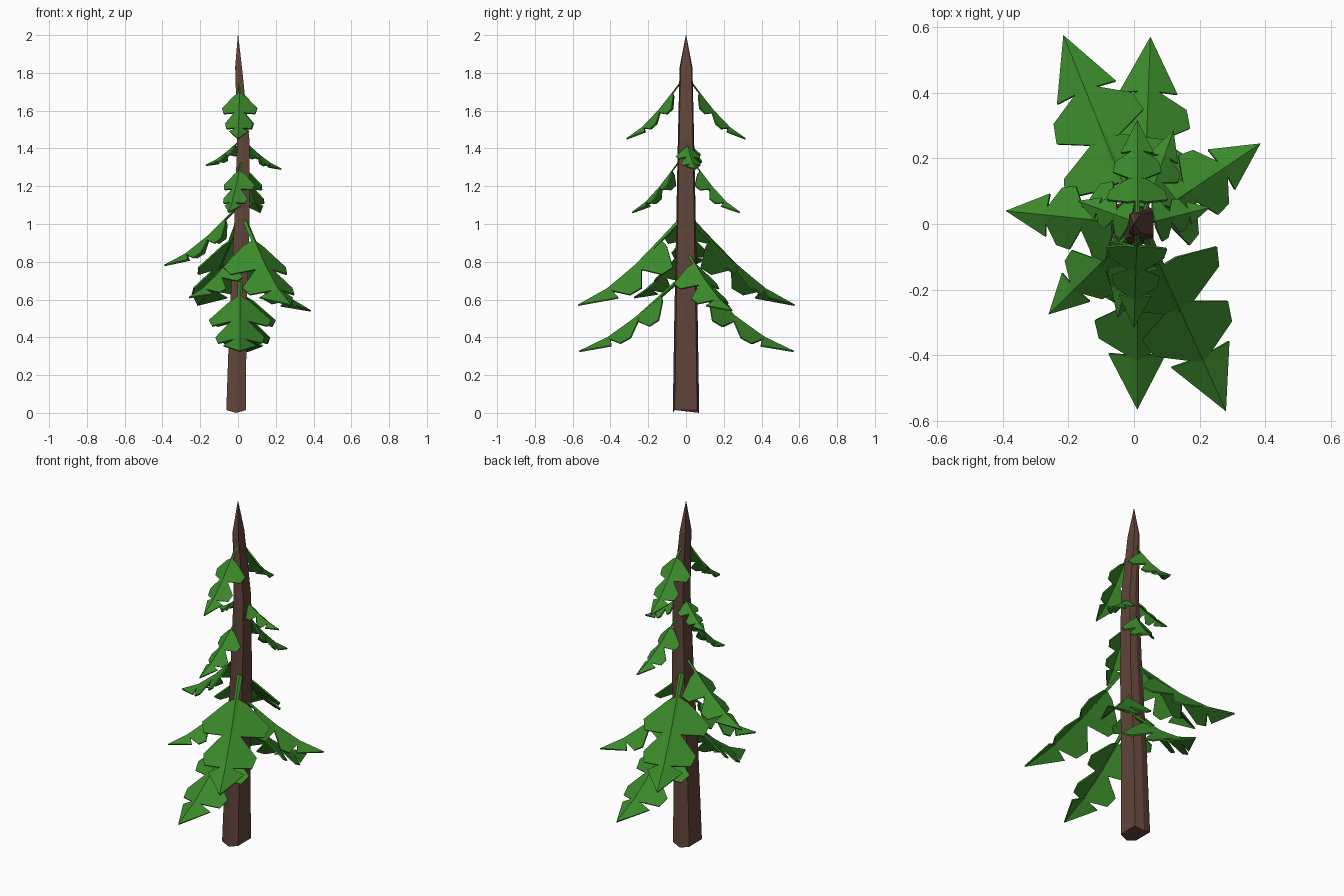
import bpy, bmesh
from mathutils import Vector

if "Cube" in bpy.data.objects:
    bpy.data.objects.remove(bpy.data.objects["Cube"])


def material(name, rgb):
    m = bpy.data.materials.new(name)
    m.diffuse_color = (*rgb, 1)
    m.use_nodes = True
    m.node_tree.nodes["Principled BSDF"].inputs["Base Color"].default_value = m.diffuse_color
    return m


GREEN = material("needle_green", (0.045, 0.26, 0.025))
BROWN = material("bark_brown", (0.12, 0.058, 0.042))


def finish(bm, name, mat):
    bmesh.ops.recalc_face_normals(bm, faces=bm.faces)
    mesh = bpy.data.meshes.new(name)
    bm.to_mesh(mesh)
    bm.free()
    mesh.materials.append(mat)
    obj = bpy.data.objects.new(name, mesh)
    bpy.context.collection.objects.link(obj)
    return obj


def loft(bm, rings):
    """Skin a list of equal-sized point rings and cap both ends."""
    rows = [[bm.verts.new(p) for p in r] for r in rings]
    n = len(rows[0])
    for a, b in zip(rows, rows[1:]):
        for i in range(n):
            j = (i + 1) % n
            bm.faces.new((a[i], a[j], b[j], b[i]))
    bm.faces.new(rows[0])
    bm.faces.new(rows[-1])


# Trunk: six-sided, slightly bowed, ending in a spike
HEX = [(1, .84), (0, 1), (-1, .84), (-1, -.84), (0, -1), (1, -.84)]
# z, centre x, half width x, half width y
SECTIONS = [(0.0, -.01, .052, .07), (0.5, 0, .045, .062), (1.0, .02, .04, .052),
            (1.45, .028, .032, .043), (1.83, .003, .018, .034), (2.0, 0, .001, .001)]
bm = bmesh.new()
loft(bm, [[(cx + x * hx, y * hy, z + (.015 * abs(x) if z == 0 else 0)) for x, y in HEX]
          for z, cx, hx, hy in SECTIONS])
finish(bm, "trunk", BROWN)

# Drooping branch line: fraction of reach, fraction of drop
CURVE = [(0, 0), (.2, .25), (.43, .53), (.7, .8), (1, 1)]
# Half outline of a leaf plate: fraction along, fraction of width
PLATE = [(0, 0), (.08, .3), (.5, 1), (.8, .9), (1, 0)]
TIP = [(0, 0), (.08, 1), (1, 0)]
# start, end along branch, half width relative to reach, outline
LEAVES = [(.17, .45, .31, PLATE), (.40, .72, .245, PLATE), (.69, 1, .165, TIP)]


def branch(name, start, tip):
    start, tip = Vector(start), Vector(tip)
    d = tip - start
    reach = Vector((d.x, d.y, 0)).length
    side = Vector((-d.y, d.x, 0)) / reach

    def at(f):
        for (a, da), (b, db) in zip(CURVE, CURVE[1:]):
            if f <= b:
                k = da + (db - da) * (f - a) / (b - a)
                return start + Vector((d.x * f, d.y * f, d.z * k))

    # Folded plates, ridge on the branch line
    bm = bmesh.new()
    for f0, f1, width, outline in LEAVES:
        p, q = at(f0), at(f1)
        up = (q - p).cross(side).normalized()
        up = up if up.z > 0 else -up
        ridge = [bm.verts.new(p), bm.verts.new(q)]
        for s in (-1, 1):
            edge = [bm.verts.new(p.lerp(q, t) + side * s * w * width * reach
                                 - up * .55 * w * width * reach)
                    for t, w in outline[1:-1]]
            loop = [ridge[0], *edge, ridge[1]]
            bm.faces.new(loop if s > 0 else loop[::-1])
    leaves = finish(bm, name + "_leaves", GREEN)
    thick = leaves.modifiers.new("thickness", 'SOLIDIFY')
    thick.thickness = .008
    thick.offset = 0

    # Thin tapered twig
    bm = bmesh.new()
    up = Vector((0, 0, 1))
    loft(bm, [[at(f) + (side * x + up * y) * (.025 * reach * (1.1 - f)) for x, y in
               ((1, 0), (0, 1), (-1, 0), (0, -1))] for f, _ in CURVE])
    finish(bm, name + "_twig", GREEN)


# start point, tip point
BRANCHES = [
    ((.01, .02, 1.76), (.01, .315, 1.45)), ((.01, -.02, 1.76), (.0, -.315, 1.45)),
    ((.03, .0, 1.44), (.23, .05, 1.29)), ((.02, .0, 1.45), (-.17, .07, 1.31)),
    ((.03, .03, 1.34), (.12, .285, 1.06)), ((.02, -.03, 1.34), (-.05, -.285, 1.06)),
    ((.0, .0, 1.09), (-.39, .04, .78)),
    ((.0, .04, 1.01), (-.215, .575, .57)), ((.04, -.04, 1.01), (.28, -.57, .57)),
    ((.02, .0, .86), (.385, .245, .54)), ((.0, -.02, .86), (-.26, -.275, .61)),
    ((.03, .04, .70), (.05, .57, .325)), ((.01, -.04, .70), (.01, -.565, .325)),
]
for i, (a, b) in enumerate(BRANCHES):
    branch(f"branch_{i + 1:02d}", a, b)
